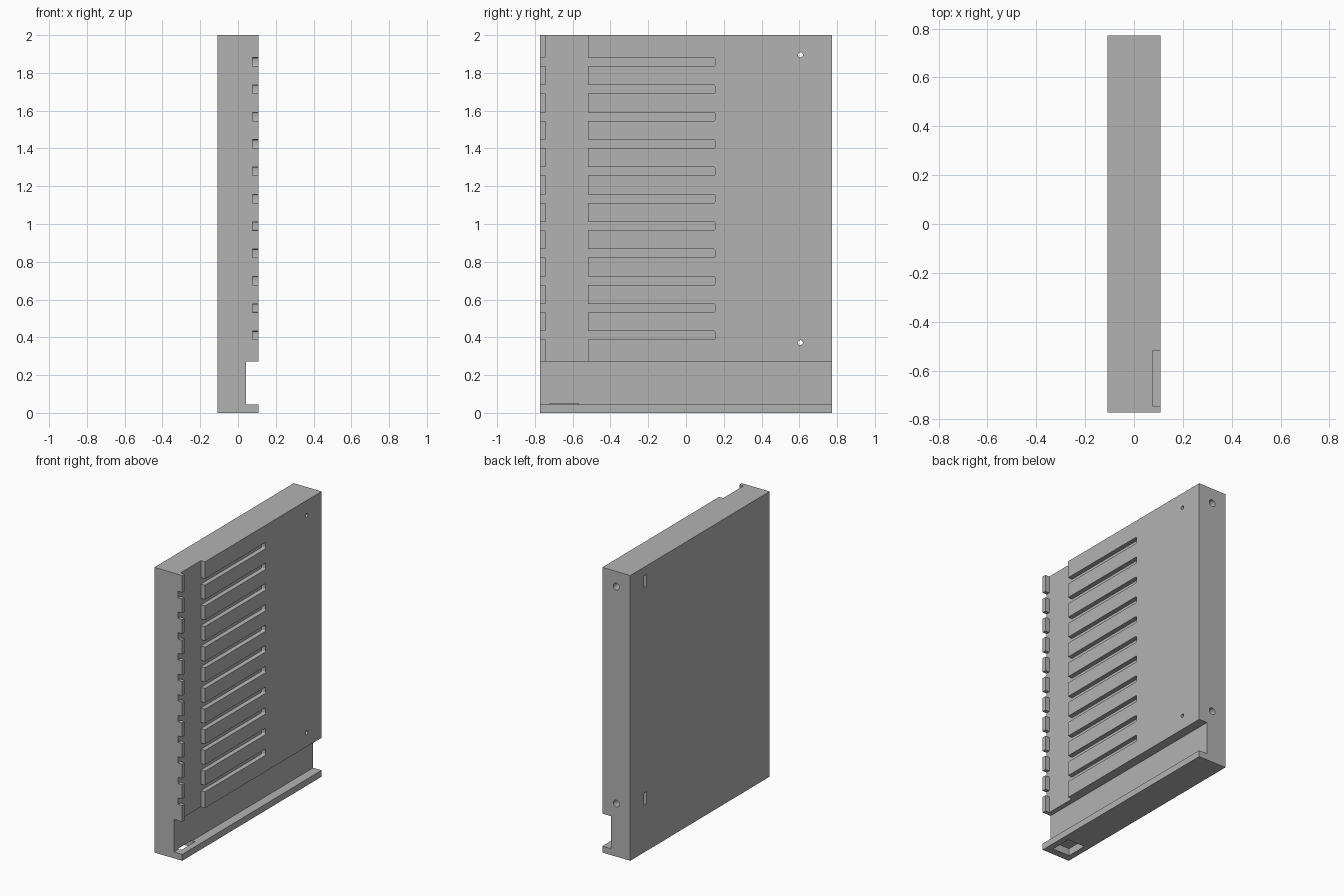
import bpy, bmesh, math
from mathutils import Matrix, Vector

cube = bpy.data.objects.get("Cube")
if cube:
    bpy.data.objects.remove(cube, do_unlink=True)

HX, HY, TOP = 0.108, 0.772, 2.0
FLOOR = 0.076      # depth level of the channel and slots
OUT = 0.1          # how far cutters overshoot the body

grey = bpy.data.materials.new("plain grey")
grey.use_nodes = True
grey.diffuse_color = (0.45, 0.45, 0.45, 1)
grey.node_tree.nodes["Principled BSDF"].inputs["Base Color"].default_value = grey.diffuse_color


def finish(name, bm):
    mesh = bpy.data.meshes.new(name)
    bm.to_mesh(mesh)
    bm.free()
    mesh.materials.append(grey)
    obj = bpy.data.objects.new(name, mesh)
    bpy.context.collection.objects.link(obj)
    return obj


def box(name, x, y, z, round_x=0):
    """Box from ranges, optionally rounding the edges that run along x."""
    bm = bmesh.new()
    bmesh.ops.create_cube(bm, size=1)
    for v in bm.verts:
        v.co = Vector([(r[0] + r[1]) / 2 + c * (r[1] - r[0])
                       for r, c in zip((x, y, z), v.co)])
    if round_x:
        edges = [e for e in bm.edges if abs(e.verts[0].co.x - e.verts[1].co.x) > 1e-4]
        bmesh.ops.bevel(bm, geom=edges, offset=round_x, segments=3, profile=0.5, affect='EDGES')
    return finish(name, bm)


def rod(name, radius, start, end):
    """Round cutter between two points."""
    a, b = Vector(start), Vector(end)
    turn = (b - a).to_track_quat('Z', 'Y').to_matrix().to_4x4()
    bm = bmesh.new()
    bmesh.ops.create_cone(bm, cap_ends=True, segments=24, radius1=radius, radius2=radius,
                          depth=(b - a).length, matrix=Matrix.Translation((a + b) / 2) @ turn)
    return finish(name, bm)


body = box("panel_body", (-HX, HX), (-HY, HY), (0, TOP))
cutters = []

# Long notch above the bottom rail
cutters.append(box("rail_notch", (0.043, HX + OUT), (-HY - OUT, HY + OUT), (0.045, 0.273)))

# Upright channel behind the front posts
cutters.append(box("channel", (FLOOR, HX + OUT), (-0.745, -0.52), (0.2, TOP + OUT)))

# Row of slots
for i in range(11):
    z = 0.41 + i * 0.1448
    cutters.append(box("slot", (FLOOR, HX + OUT), (-HY - OUT, 0.153),
                       (z - 0.0225, z + 0.0225), 0.007))

# Fixing points: nut slot, cross hole and back hole
for z in (0.372, 1.895):
    cutters.append(box("nut_slot", (-HX - OUT, 0.03), (0.59, 0.622), (z - 0.045, z + 0.045)))
    cutters.append(rod("cross_hole", 0.013, (0, 0.606, z), (HX + OUT, 0.606, z)))
    cutters.append(rod("back_hole", 0.024, (0, 0.606, z), (0, HY + OUT, z)))

# Pocket under the front end, breaking through the rail
cutters.append(box("bottom_pocket", (-0.067, 0.065), (-0.72, -0.57), (-OUT, 0.05)))

# Cut everything out of the body
bpy.ops.object.select_all(action='DESELECT')
bpy.context.view_layer.objects.active = body
body.select_set(True)
for cutter in cutters:
    cutter.hide_render = True
    mod = body.modifiers.new("cut", 'BOOLEAN')
    mod.operation = 'DIFFERENCE'
    mod.solver = 'EXACT'
    mod.object = cutter
    bpy.ops.object.modifier_apply(modifier=mod.name)
    bpy.data.objects.remove(cutter, do_unlink=True)

bpy.ops.object.shade_smooth_by_angle(angle=math.radians(32))
